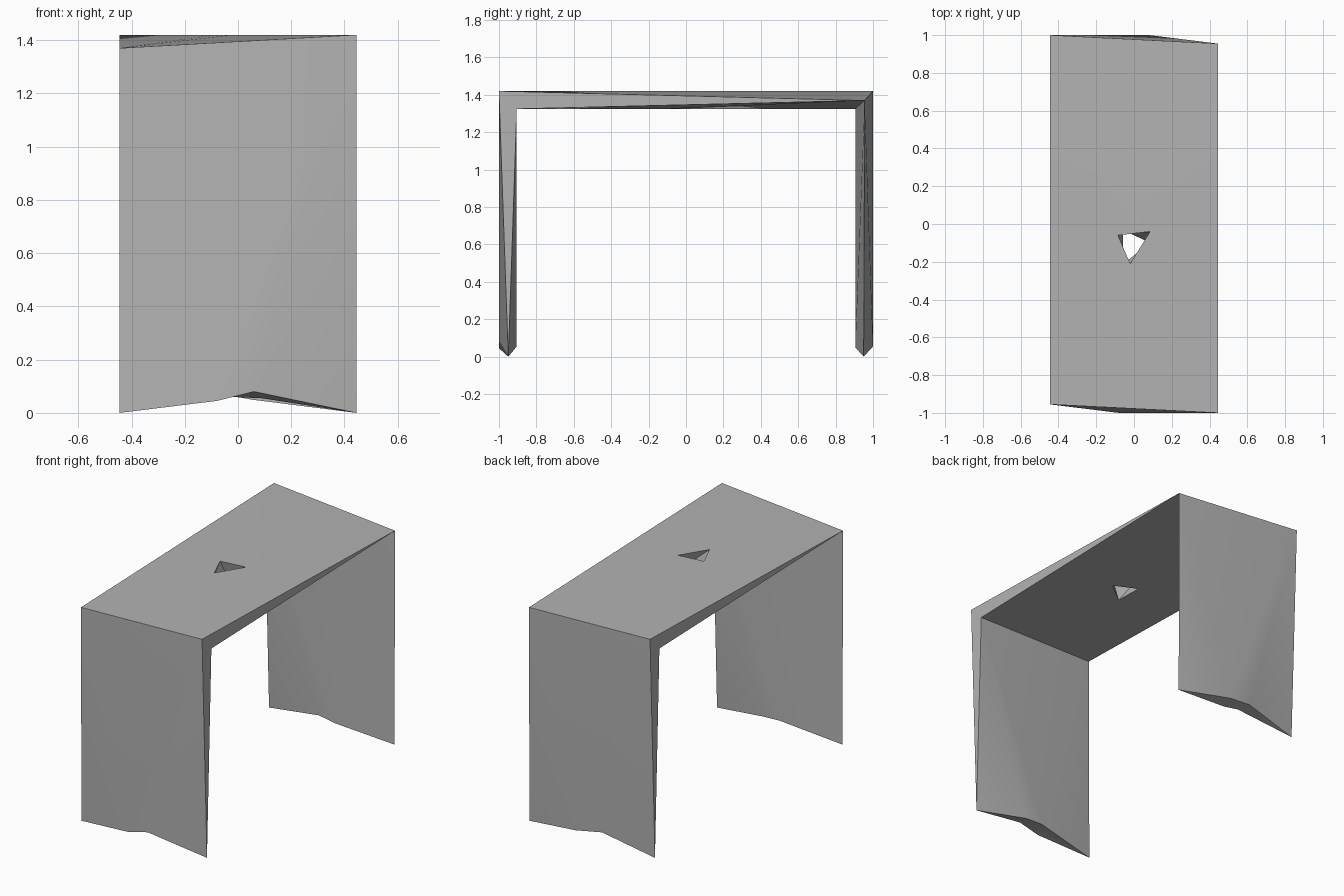
import bpy, bmesh, math
from mathutils import Vector

cube = bpy.data.objects.get("Cube")
if cube:
    bpy.data.objects.remove(cube, do_unlink=True)

GREY = 0.45
mat = bpy.data.materials.new("plain_grey")
mat.use_nodes = True
mat.diffuse_color = (GREY, GREY, GREY, 1)
mat.node_tree.nodes["Principled BSDF"].inputs["Base Color"].default_value = (GREY, GREY, GREY, 1)

W = 0.445  # half width


def build(name, points, faces):
    """Closed faceted shell from named points; faces are space-separated point names."""
    bm = bmesh.new()
    verts = {key: bm.verts.new(Vector(co)) for key, co in points.items()}
    for face in faces:
        bm.faces.new([verts[key] for key in face.split()])
    bmesh.ops.recalc_face_normals(bm, faces=bm.faces)
    mesh = bpy.data.meshes.new(name)
    bm.to_mesh(mesh)
    bm.free()
    mesh.materials.append(mat)
    obj = bpy.data.objects.new(name, mesh)
    bpy.context.collection.objects.link(obj)
    bpy.ops.object.select_all(action='DESELECT')
    obj.select_set(True)
    bpy.context.view_layer.objects.active = obj
    bpy.ops.object.shade_smooth_by_angle(angle=math.radians(30))
    return obj


def corner(side):
    """Mitre at one end: sharp collapsed tip, outer corner, inner corner."""
    return {"tip": (-side * W, -side * 0.955, 1.37),
            "outer": (side * W, -side, 1.42),
            "inner": (side * W, -side * 0.905, 1.325)}


# Seat slab: wedge-ended plate with a twisted three-sided hole
seat = {"f_" + k: v for k, v in corner(1).items()}
seat.update({"b_" + k: v for k, v in corner(-1).items()})
seat.update(A=(-0.085, -0.06, 1.42), B=(0.085, -0.04, 1.42), C=(-0.02, -0.21, 1.42),
            D=(0.084, -0.10, 1.325), E=(-0.06, -0.03, 1.325), F=(-0.055, -0.21, 1.325))
build("seat", seat, [
    # top
    "f_outer b_tip B", "b_tip b_outer B", "b_outer A B", "b_outer f_tip A",
    "f_tip C A", "f_tip f_outer C", "f_outer B C",
    # underside
    "f_inner b_tip D", "b_tip b_inner E", "b_tip E D", "b_inner f_tip E",
    "f_tip F E", "f_tip f_inner F", "f_inner D F",
    # hole walls
    "A E B", "E B D", "B D C", "D C F", "C F A", "F A E",
    # long sides and mitres
    "f_outer f_inner b_tip", "b_outer b_inner f_tip",
    "f_tip f_outer f_inner", "b_tip b_outer b_inner"])


# Legs: panels tapering to knife edges, with a shallow notch at the foot
def leg(name, side, o1, o2, i1, i2):
    pts = corner(side)
    foot = dict(foot_a=(-W, 0.95, 0), foot_b=(W, 0.95, 0), o1=o1, o2=o2, i1=i1, i2=i2)
    pts.update({k: (side * x, -side * y, z) for k, (x, y, z) in foot.items()})
    build(name, pts, [
        "tip foot_a o1", "tip o1 outer", "outer o1 o2", "outer o2 foot_b",
        "tip foot_a i1", "tip i1 inner", "inner i1 i2", "inner i2 foot_b",
        "foot_a o1 i1", "o1 o2 i1", "o2 i2 i1", "o2 foot_b i2",
        "outer inner foot_b", "tip outer inner"])


leg("front_leg", 1, (-0.08, 1, 0.045), (0.06, 1, 0.08), (-0.03, 0.905, 0.06), (0.09, 0.905, 0.055))
leg("back_leg", -1, (-0.08, 1, 0.055), (0.09, 0.98, 0.08), (-0.05, 0.905, 0.05), (0.06, 0.905, 0.07))
